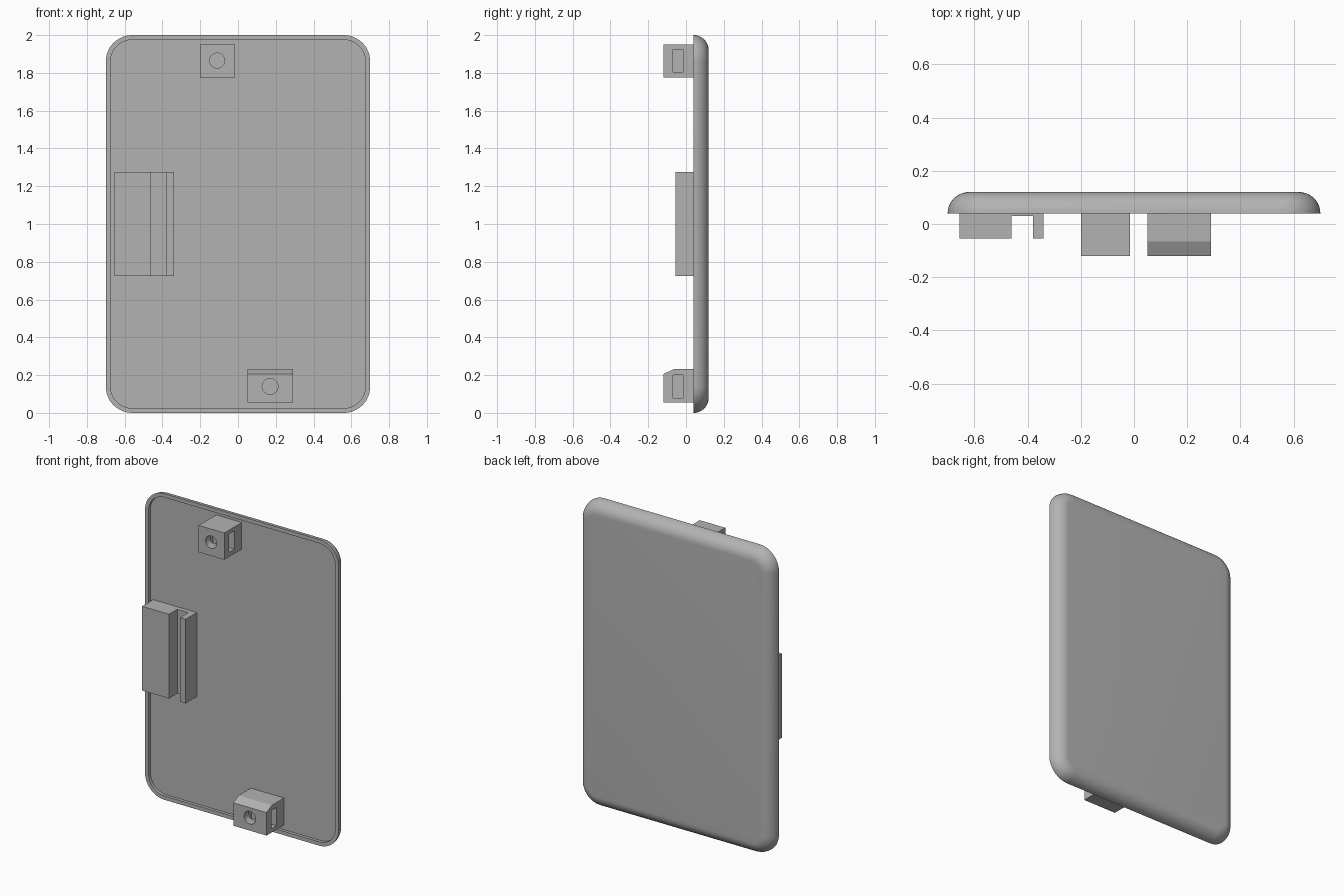
import bpy, bmesh, math

if "Cube" in bpy.data.objects:
    bpy.data.objects.remove(bpy.data.objects["Cube"])

grey = bpy.data.materials.new("plain grey")
grey.use_nodes = True
colour = (0.45, 0.45, 0.45, 1)
grey.diffuse_color = colour
grey.node_tree.nodes["Principled BSDF"].inputs["Base Color"].default_value = colour

HALF_W, HEIGHT, CORNER, EDGE = 0.70, 2.0, 0.14, 0.08
FRONT_Y, FLOOR_Y, RIM = 0.04, 0.06, 0.025


def finish(name, bm):
    bmesh.ops.recalc_face_normals(bm, faces=bm.faces)
    mesh = bpy.data.meshes.new(name)
    bm.to_mesh(mesh)
    bm.free()
    mesh.materials.append(grey)
    obj = bpy.data.objects.new(name, mesh)
    bpy.context.collection.objects.link(obj)
    return obj


def activate(obj):
    bpy.ops.object.select_all(action="DESELECT")
    obj.select_set(True)
    bpy.context.view_layer.objects.active = obj


def rounded_ring(bm, inset, y, steps=12):
    """Rounded rectangle loop in the x-z plane."""
    radius = CORNER - inset
    verts = []
    for quarter, (sx, sz) in enumerate([(1, 1), (-1, 1), (-1, -1), (1, -1)]):
        cx, cz = sx * (HALF_W - CORNER), HEIGHT / 2 + sz * (HEIGHT / 2 - CORNER)
        for i in range(steps + 1):
            a = (quarter + i / steps) * math.pi / 2
            verts.append(bm.verts.new((cx + radius * math.cos(a), y, cz + radius * math.sin(a))))
    return verts


def prism(name, points, axis, start, end):
    """Extrude a profile along x (points are y, z) or along z (points are x, y)."""
    bm = bmesh.new()
    place = (lambda p, t: (t, *p)) if axis == "x" else (lambda p, t: (*p, t))
    a = [bm.verts.new(place(p, start)) for p in points]
    b = [bm.verts.new(place(p, end)) for p in points]
    bm.faces.new(a)
    bm.faces.new(b)
    for i in range(len(a)):
        j = (i + 1) % len(a)
        bm.faces.new((a[i], a[j], b[j], b[i]))
    return finish(name, bm)


def cut(obj, cutter):
    cutter.hide_render = True
    mod = obj.modifiers.new("cut", "BOOLEAN")
    mod.operation, mod.solver, mod.object = "DIFFERENCE", "EXACT", cutter
    activate(obj)
    bpy.ops.object.modifier_apply(modifier=mod.name)
    bpy.data.objects.remove(cutter)


def screw_block(name, profile, x0, x1, hole_x, hole_z, radius):
    """Block with a nut slot from the left side and a screw hole from the front."""
    block = prism(name, profile, "x", x0, x1)
    slot = [(-0.07, hole_z - 0.06), (-0.017, hole_z - 0.06),
            (-0.017, hole_z + 0.06), (-0.07, hole_z + 0.06)]
    cut(block, prism("slot_cutter", slot, "x", hole_x - 0.06, x1 + 0.05))
    bpy.ops.mesh.primitive_cylinder_add(vertices=32, radius=radius, depth=0.2,
                                        location=(hole_x, -0.1, hole_z),
                                        rotation=(math.pi / 2, 0, 0))
    cut(block, bpy.context.object)
    activate(block)
    bpy.ops.object.shade_smooth_by_angle(angle=math.radians(25))


# Cover plate: recess floor, rim, rounded outer edge, flat back
bm = bmesh.new()
rings = [rounded_ring(bm, RIM, FLOOR_Y), rounded_ring(bm, RIM, FRONT_Y)]
for i in range(11):
    a = i / 10 * math.pi / 2
    rings.append(rounded_ring(bm, EDGE * (1 - math.cos(a)), FRONT_Y + EDGE * math.sin(a)))
for r, s in zip(rings, rings[1:]):
    for i in range(len(r)):
        j = (i + 1) % len(r)
        bm.faces.new((r[i], r[j], s[j], s[i]))
bm.faces.new(rings[0])
bm.faces.new(rings[-1])
plate = finish("cover_plate", bm)
activate(plate)
bpy.ops.object.shade_smooth_by_angle(angle=math.radians(30))

# Grooved clip on the right edge
base = FLOOR_Y + 0.005
prism("grooved_clip", [(-0.655, base), (-0.655, -0.055), (-0.46, -0.055), (-0.46, 0.03),
                       (-0.38, 0.03), (-0.38, -0.055), (-0.34, -0.055), (-0.34, base)],
      "z", 0.725, 1.275)

# Upper and lower screw blocks
screw_block("upper_screw_block", [(base, 1.775), (-0.12, 1.775), (-0.12, 1.95), (base, 1.95)],
            -0.20, -0.015, -0.11, 1.865, 0.04)
screw_block("lower_screw_block", [(base, 0.055), (-0.12, 0.055), (-0.12, 0.205),
                                  (-0.065, 0.232), (base, 0.232)],
            0.05, 0.29, 0.17, 0.14, 0.042)
